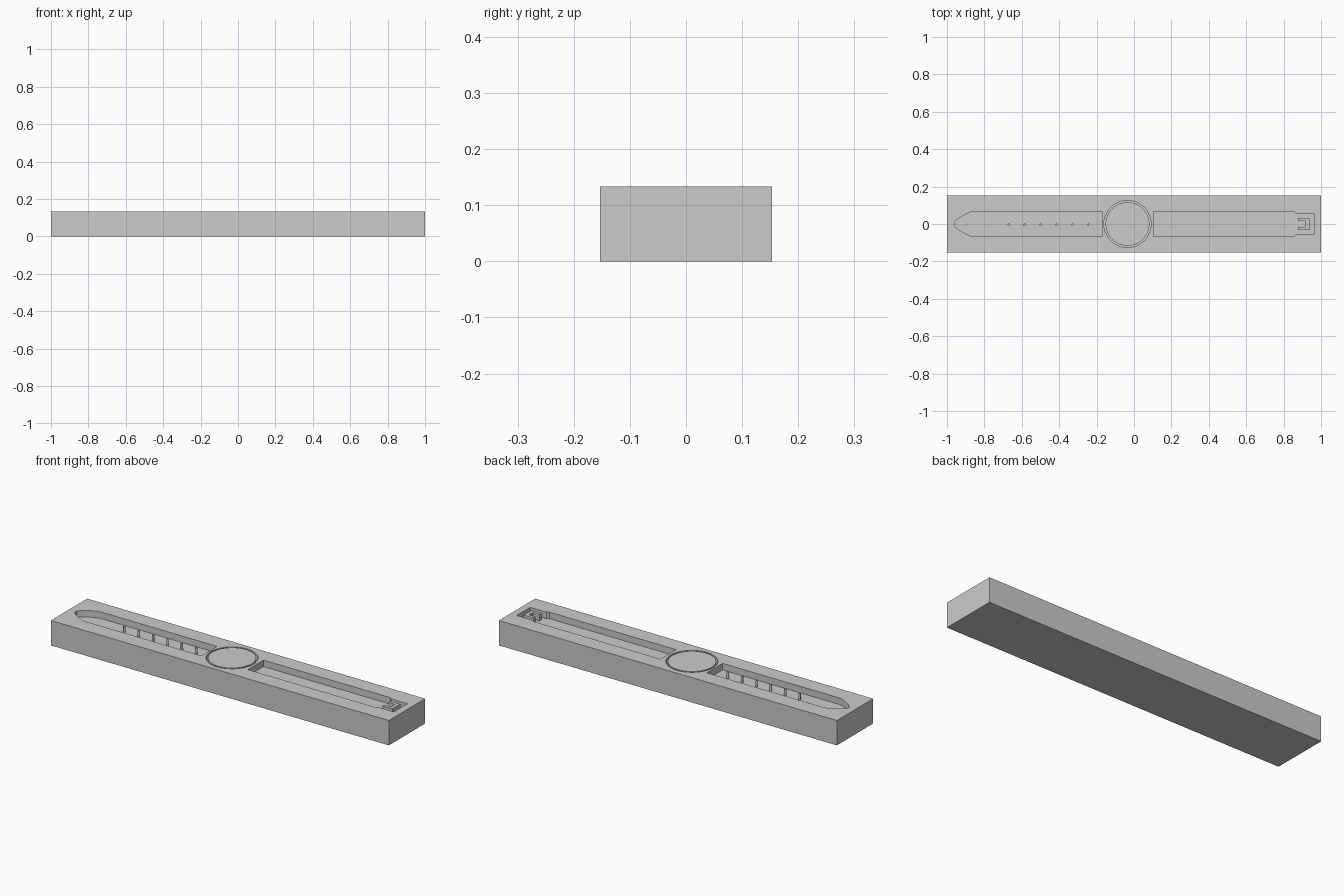
import bpy, bmesh, math

if "Cube" in bpy.data.objects:
    bpy.data.objects.remove(bpy.data.objects["Cube"])

TOP, DEPTH = 0.133, 0.035
FLOOR = TOP - DEPTH


def prism(name, pts, z0, z1):
    """Extrude a flat outline from z0 up to z1."""
    bm = bmesh.new()
    face = bm.faces.new([bm.verts.new((x, y, z0)) for x, y in pts])
    res = bmesh.ops.extrude_face_region(bm, geom=[face])
    for v in res["geom"]:
        if isinstance(v, bmesh.types.BMVert):
            v.co.z = z1
    bmesh.ops.recalc_face_normals(bm, faces=bm.faces)
    me = bpy.data.meshes.new(name)
    bm.to_mesh(me)
    bm.free()
    ob = bpy.data.objects.new(name, me)
    bpy.context.collection.objects.link(ob)
    return ob


def rect(x0, x1, y):
    return [(x0, -y), (x1, -y), (x1, y), (x0, y)]


def circle(cx, cy, r, n):
    return [(cx + r * math.cos(2 * math.pi * i / n),
             cy + r * math.sin(2 * math.pi * i / n)) for i in range(n)]


def carve(target, cutter):
    """Subtract a cutter, apply the result and discard the cutter."""
    cutter.hide_render = True
    mod = target.modifiers.new("carve", "BOOLEAN")
    mod.operation, mod.solver, mod.object = "DIFFERENCE", "EXACT", cutter
    bpy.context.view_layer.objects.active = target
    bpy.ops.object.modifier_apply(modifier=mod.name)
    bpy.data.objects.remove(cutter)


# Mould block
block = prism("mould_block", rect(-1, 1, 0.153), 0, TOP)

# Long strap recess with a rounded pointed tip
half = [(-0.17, 0.066), (-0.86, 0.066), (-0.88, 0.062), (-0.91, 0.048),
        (-0.935, 0.032), (-0.953, 0.018), (-0.96, 0.008)]
tip_strap = half + [(x, -y) for x, y in reversed(half)]
carve(block, prism("long_strap_cutter", tip_strap, FLOOR, TOP + 0.1))

# Buckle strap recess, stepping in to the buckle pocket
half = [(0.105, 0.066), (0.855, 0.066), (0.865, 0.057), (0.963, 0.057)]
buckle_strap = half + [(x, -y) for x, y in reversed(half)]
carve(block, prism("buckle_strap_cutter", buckle_strap, FLOOR, TOP + 0.1))

# Round case: narrow ring groove around a flat disc
carve(block, prism("case_cutter", circle(-0.035, 0, 0.126, 64), FLOOR, TOP + 0.1))
disc = prism("case_disc", circle(-0.035, 0, 0.117, 64), FLOOR - 0.002, TOP)

# Strap hole pins
pins = [prism("strap_pin", circle(-0.67 + 0.085 * i, -0.003, 0.006, 12),
              FLOOR - 0.002, TOP) for i in range(6)]

# Buckle opening: C-shaped island around the tongue slot
c_half = [(0.937, 0.033), (0.878, 0.033), (0.878, 0.016), (0.918, 0.016)]
prism("buckle_island", c_half + [(x, -y) for x, y in reversed(c_half)],
      FLOOR - 0.002, TOP)

# Smooth the round walls only
for ob in [disc, block] + pins:
    bpy.ops.object.select_all(action="DESELECT")
    ob.select_set(True)
    bpy.context.view_layer.objects.active = ob
    bpy.ops.object.shade_smooth_by_angle(angle=math.radians(31))
